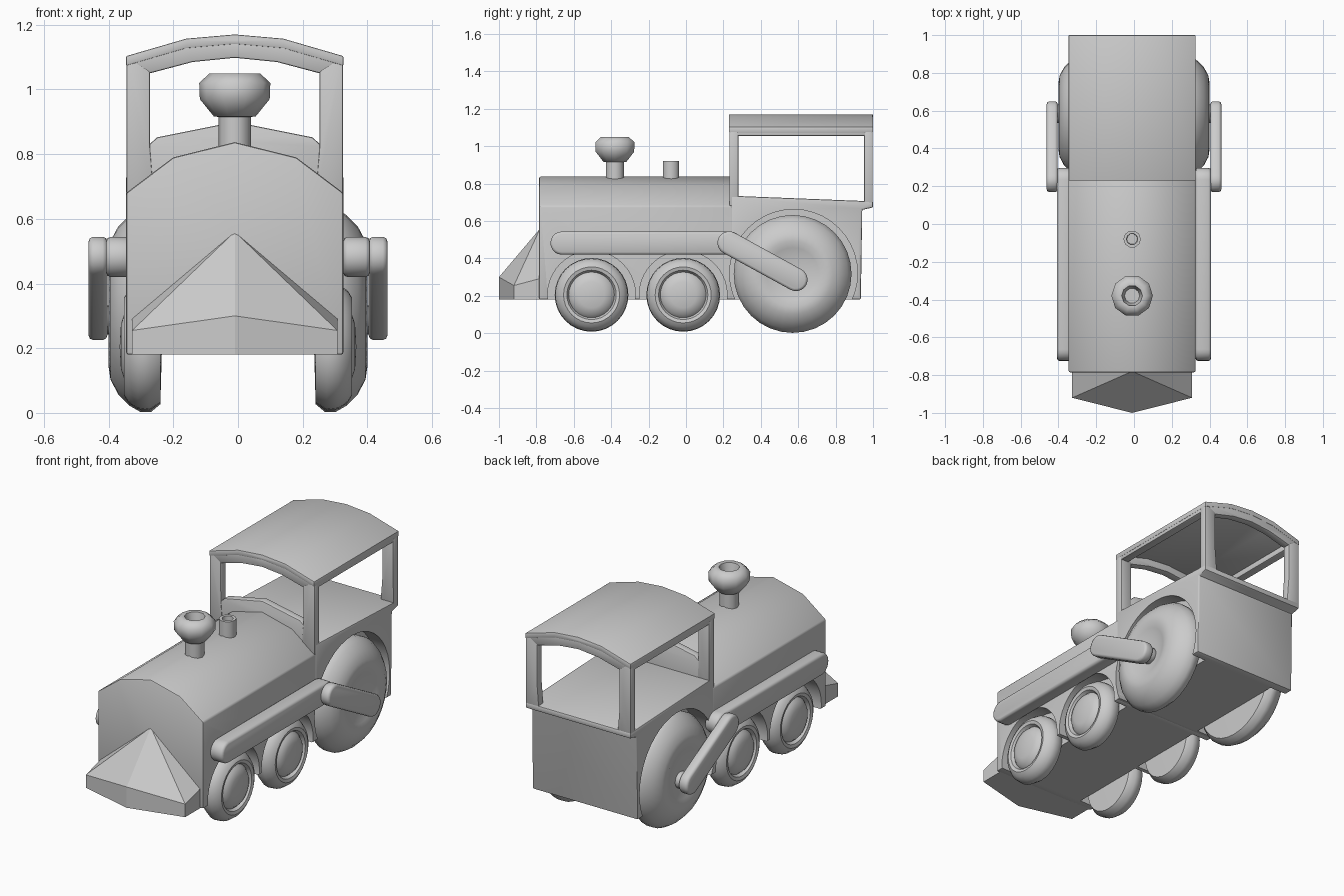
import bpy, bmesh, math
from mathutils import Vector

if "Cube" in bpy.data.objects:
    bpy.data.objects.remove(bpy.data.objects["Cube"])

grey = bpy.data.materials.new("plain grey")
grey.diffuse_color = (0.6, 0.6, 0.6, 1)
grey.use_nodes = True
grey.node_tree.nodes["Principled BSDF"].inputs["Base Color"].default_value = grey.diffuse_color
CX = -0.01  # body centre line


def make(name, bm, bevel=0, cutter=None, angle=35):
    bmesh.ops.recalc_face_normals(bm, faces=bm.faces)
    me = bpy.data.meshes.new(name)
    bm.to_mesh(me)
    bm.free()
    me.materials.append(grey)
    ob = bpy.data.objects.new(name, me)
    bpy.context.collection.objects.link(ob)
    if bevel:
        m = ob.modifiers.new("bevel", 'BEVEL')
        m.width, m.segments, m.limit_method = bevel, 2, 'ANGLE'
        m.angle_limit = math.radians(40)
    if cutter:
        m = ob.modifiers.new("cut", 'BOOLEAN')
        m.operation, m.solver, m.object = 'DIFFERENCE', 'EXACT', cutter
    if ob.modifiers:
        dg = bpy.context.evaluated_depsgraph_get()
        new = bpy.data.meshes.new_from_object(ob.evaluated_get(dg))
        ob.modifiers.clear()
        ob.data = new
    bpy.ops.object.select_all(action='DESELECT')
    ob.select_set(True)
    bpy.context.view_layer.objects.active = ob
    bpy.ops.object.shade_smooth_by_angle(angle=math.radians(angle))
    return ob


def prism(bm, pts, axis, a, b):
    """Extrude a profile: axis 'y' takes (x, z) points, axis 'x' takes (y, z) points."""
    put = (lambda p, t: (p[0], t, p[1])) if axis == 'y' else (lambda p, t: (t, p[0], p[1]))
    lo = [bm.verts.new(put(p, a)) for p in pts]
    hi = [bm.verts.new(put(p, b)) for p in pts]
    bm.faces.new(lo)
    bm.faces.new(hi[::-1])
    for i in range(len(pts)):
        j = (i + 1) % len(pts)
        bm.faces.new((lo[i], lo[j], hi[j], hi[i]))


def lathe(bm, prof, n, place):
    """Revolve (radius, height) points; ends at radius 0 become caps."""
    rings = []
    for r, h in prof:
        k = 1 if r == 0 else n
        rings.append([bm.verts.new(place(r * math.cos(2 * math.pi * i / n),
                                         r * math.sin(2 * math.pi * i / n), h)) for i in range(k)])
    for A, B in zip(rings, rings[1:]):
        for i in range(n):
            j = (i + 1) % n
            q = [A[i % len(A)], A[j % len(A)], B[j % len(B)], B[i % len(B)]]
            bm.faces.new(list(dict.fromkeys(q)))


def circle(cy, cz, r, n=40):
    return [(cy + r * math.cos(2 * math.pi * i / n), cz + r * math.sin(2 * math.pi * i / n)) for i in range(n)]


def mirrored(half):
    """Mirror a half profile of (distance from centre, z) running centre to side."""
    return [(CX + x, z) for x, z in reversed(half)] + [(CX - x, z) for x, z in half if x > 0]


# wheel arch cutters
bm = bmesh.new()
for cy, cz, r in ((-0.505, 0.205, 0.235), (-0.015, 0.205, 0.235), (0.575, 0.32, 0.342)):
    for a, b in ((0.235, 0.6), (-0.6, -0.235)):
        prism(bm, circle(cy, cz, r), 'x', a, b)
arches = make("arch_cutter", bm)
arches.hide_render = True
arches.hide_set(True)

# boiler
bm = bmesh.new()
prism(bm, mirrored([(0, 0.837), (0.19, 0.79), (0.336, 0.68), (0.336, 0.18)]), 'y', -0.785, 0.25)
make("boiler", bm, 0.008, arches)

# cab base with rear overhang
bm = bmesh.new()
prism(bm, [(0.24, 0.18), (0.935, 0.18), (0.942, 0.66), (1.0, 0.672), (1.0, 0.705), (0.24, 0.735)],
      'x', CX - 0.336, CX + 0.336)
make("cab_base", bm, 0.008, arches)

# raised sill between boiler and cab
bm = bmesh.new()
prism(bm, mirrored([(0, 0.9), (0.2, 0.86), (0.24, 0.852), (0.27, 0.825), (0.27, 0.6)]), 'y', 0.235, 0.28)
make("cab_front_sill", bm, 0.006)

# corner posts and roof end arches
outer = [(0, 1.165), (0.15, 1.152), (0.333, 1.098)]
inner = [(0, 1.098), (0.13, 1.085), (0.262, 1.05)]
for name, a, b in (("front", 0.232, 0.28), ("rear", 0.952, 0.998)):
    bm = bmesh.new()
    top, low = mirrored(outer), mirrored(inner)
    prism(bm, top + low[::-1], 'y', a, b)
    make(name + "_roof_arch", bm, 0.005)
    for side, s in (("right", 1), ("left", -1)):
        bm = bmesh.new()
        z = 0.68
        prism(bm, [(CX + s * x, h) for x, h in ((0.335, z), (0.335, 1.099), (0.262, 1.06), (0.262, 0.83), (0.25, z))],
              'y', a, b)
        make(f"{name}_{side}_post", bm, 0.006)

# roof and its side rails
bm = bmesh.new()
top = mirrored([(0, 1.17), (0.15, 1.157), (0.336, 1.103)])
prism(bm, top + [(x, z - 0.03) for x, z in top[::-1]], 'y', 0.23, 1.0)
make("roof", bm, 0.004)
for side, s in (("right", 1), ("left", -1)):
    bm = bmesh.new()
    prism(bm, [(CX + s * x, z) for x, z in ((0.334, 1.055), (0.334, 1.1), (0.285, 1.105), (0.285, 1.055))],
          'y', 0.235, 0.995)
    make(side + "_roof_rail", bm, 0.005)

# wedge-shaped plough at the front
bm = bmesh.new()
pts = [(0, -1, 0.18), (0, -1, 0.3), (0, -0.78, 0.56)]
for s in (1, -1):
    pts += [(s * 0.317, y, z) for y, z in ((-0.77, 0.18), (-0.92, 0.18), (-0.92, 0.255), (-0.77, 0.295))]
for p in pts:
    bm.verts.new((p[0] + CX, p[1], p[2]))
bmesh.ops.convex_hull(bm, input=bm.verts)
bmesh.ops.dissolve_limit(bm, angle_limit=0.02, verts=bm.verts, edges=bm.edges)
make("plough", bm, angle=25)

# smokestack and steam dome
for name, y, prof in (
    ("smokestack", -0.38, [(0, 0.78), (0.05, 0.78), (0.05, 0.915), (0.065, 0.917), (0.108, 0.97), (0.11, 1.02),
                           (0.078, 1.05), (0.055, 1.048), (0.04, 0.98), (0, 0.98)]),
    ("steam_dome", -0.08, [(0, 0.78), (0.046, 0.78), (0.046, 0.922), (0.03, 0.922), (0.028, 0.87), (0, 0.87)])):
    bm = bmesh.new()
    lathe(bm, prof, 10, lambda u, v, h: (u + CX, v + y, h))
    make(name, bm, angle=50)

# wheels
small = [(0, 0.366), (0.07, 0.362), (0.105, 0.35), (0.122, 0.33), (0.132, 0.348), (0.15, 0.353), (0.172, 0.34),
         (0.193, 0.31), (0.197, 0.275), (0.175, 0.24), (0, 0.235)]
large = [(0, 0.372), (0.08, 0.374), (0.14, 0.388), (0.175, 0.4), (0.215, 0.394), (0.26, 0.37), (0.295, 0.335),
         (0.315, 0.3), (0.315, 0.27), (0.29, 0.24), (0, 0.235)]
for name, y, z, prof in (("front", -0.505, 0.205, small), ("middle", -0.015, 0.205, small),
                         ("driving", 0.57, 0.317, large)):
    for side, s in (("right", 1), ("left", -1)):
        bm = bmesh.new()
        lathe(bm, prof, 32, lambda u, v, h: (s * h, y + u, z + v))
        make(f"{name}_{side}_wheel", bm, angle=45)


def capsule(p, q, r, n=10):
    p, q = Vector(p), Vector(q)
    t = math.atan2(*(q - p).yx)
    out = []
    for c, start in ((q, t - math.pi / 2), (p, t + math.pi / 2)):
        out += [(c.x + r * math.cos(start + math.pi * i / n), c.y + r * math.sin(start + math.pi * i / n))
                for i in range(n + 1)]
    return out


# coupling rods
for side, s in (("right", 1), ("left", -1)):
    for name, p, q, a, b in (("side_rod", (-0.663, 0.482), (0.235, 0.482), 0.325, 0.408),
                             ("crank_rod", (0.23, 0.483), (0.588, 0.287), 0.404, 0.462),
                             ("crank_pin", (0.58, 0.287), (0.588, 0.287), 0.36, 0.42)):
        bm = bmesh.new()
        prism(bm, capsule(p, q, 0.062 if name != "crank_pin" else 0.045), 'x', s * a, s * b)
        make(f"{side}_{name}", bm, 0.014, angle=50)
